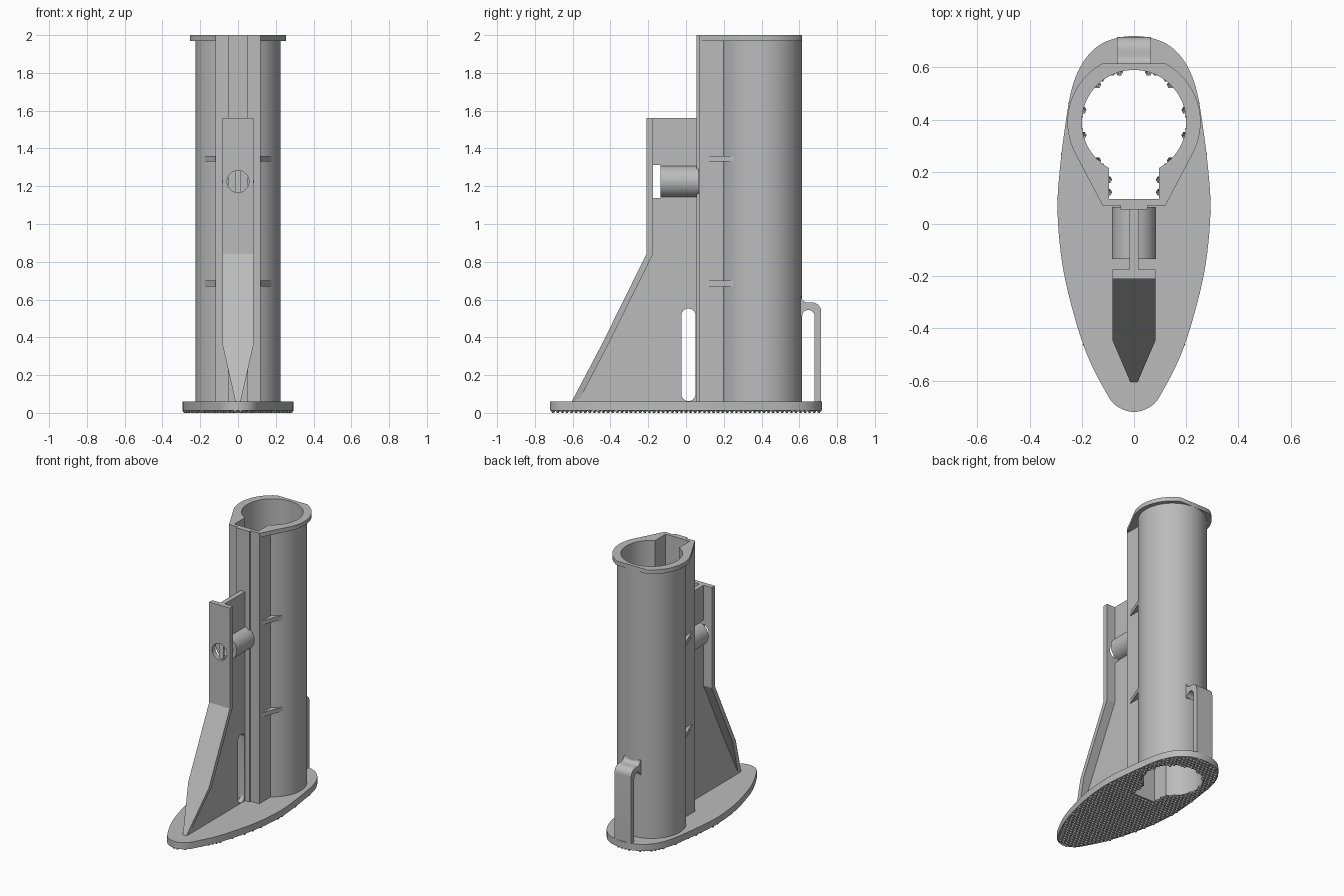
import bpy, bmesh
from math import sin, cos, pi, atan2, acos, sqrt, radians
from mathutils import Vector
from mathutils.geometry import interpolate_bezier

cube = bpy.data.objects.get("Cube")
if cube:
    bpy.data.objects.remove(cube, do_unlink=True)

grey = bpy.data.materials.new("plain grey")
grey.use_nodes = True
colour = (0.5, 0.5, 0.5, 1)
grey.diffuse_color = colour
grey.node_tree.nodes["Principled BSDF"].inputs["Base Color"].default_value = colour


def finish(name, bm):
    bmesh.ops.recalc_face_normals(bm, faces=bm.faces)
    mesh = bpy.data.meshes.new(name)
    bm.to_mesh(mesh)
    bm.free()
    ob = bpy.data.objects.new(name, mesh)
    bpy.context.collection.objects.link(ob)
    mesh.materials.append(grey)
    bpy.ops.object.select_all(action='DESELECT')
    ob.select_set(True)
    bpy.context.view_layer.objects.active = ob
    bpy.ops.object.shade_smooth_by_angle(angle=radians(30))
    return ob


PLANES = {'XY': lambda u, v, w: (u, v, w),
          'XZ': lambda u, v, w: (u, w, v),
          'YZ': lambda u, v, w: (w, u, v)}


def prism(name, plane, lo, hi, outline, *holes):
    """Extrude an outline, with optional holes, between two depths."""
    bm = bmesh.new()
    place = PLANES[plane]
    for loop in (outline, *holes):
        vs = [bm.verts.new(place(u, v, lo)) for u, v in loop]
        for a, b in zip(vs, vs[1:] + vs[:1]):
            bm.edges.new((a, b))
    bmesh.ops.triangle_fill(bm, edges=bm.edges[:], use_beauty=True)
    ext = bmesh.ops.extrude_face_region(bm, geom=bm.faces[:], use_keep_orig=True)
    moved = [g for g in ext["geom"] if isinstance(g, bmesh.types.BMVert)]
    bmesh.ops.translate(bm, verts=moved, vec=place(0, 0, hi - lo))
    return finish(name, bm)


def arc(cu, cv, r, a0, a1, n=12):
    return [(cu + r * cos(a0 + (a1 - a0) * i / n), cv + r * sin(a0 + (a1 - a0) * i / n))
            for i in range(n + 1)]


def circle(cu, cv, r, n=40):
    return arc(cu, cv, r, 0, 2 * pi, n)[:-1]


def rect(u0, v0, u1, v1):
    return [(u0, v0), (u1, v0), (u1, v1), (u0, v1)]


TUBE_Y = 0.39


def keyhole(r, half, front):
    """Circle with a square keyway opening towards the front."""
    a = atan2(-sqrt(r * r - half * half), half)
    return arc(0, TUBE_Y, r, a, pi - a, 72) + [(-half, front), (half, front)]


bore = keyhole(0.20, 0.095, 0.095)

# Base plate: smooth oval through a few half-outline points
half = [(0, .72), (.075, .71), (.14, .68), (.195, .62), (.235, .53), (.26, .4), (.285, .2),
        (.293, .05), (.275, -.15), (.235, -.33), (.18, -.5), (.11, -.64), (.07, -.695), (0, -.72)]
knots = [Vector((*p, 0)) for p in half + [(-x, y) for x, y in half[-2:0:-1]]]
oval = []
for i, p in enumerate(knots):
    q = knots[(i + 1) % len(knots)]
    before, after = knots[i - 1], knots[(i + 2) % len(knots)]
    size = (q - p).length / 3
    h0 = p + (q - before).normalized() * size
    h1 = q - (after - p).normalized() * size
    oval += [(v.x, v.y) for v in interpolate_bezier(p, h0, h1, q, 6)[:-1]]
prism("base_plate", 'XY', 0.012, 0.06, oval, bore)


# Grip studs under the base
def inside(x, y, loop):
    hit = False
    for (x0, y0), (x1, y1) in zip(loop, loop[1:] + loop[:1]):
        if (y0 > y) != (y1 > y) and x < x0 + (x1 - x0) * (y - y0) / (y1 - y0):
            hit = not hit
    return hit


bm = bmesh.new()
pitch = 0.028
for row in range(-30, 31):
    for col in range(-12, 13):
        x, y = (col + row % 2 / 2) * pitch, row * pitch * 0.866
        if inside(x * 1.04, y * 1.015, oval) and not inside(x, y, bore):
            ring = [bm.verts.new((px, py, 0.0125)) for px, py in circle(x, y, pitch * 0.52, 6)]
            tip = [bm.verts.new((px, py, 0)) for px, py in circle(x, y, pitch * 0.2, 6)]
            bm.faces.new(tip)
            for i in range(6):
                bm.faces.new((ring[i], ring[i - 1], tip[i - 1], tip[i]))
finish("grip_studs", bm)

# Tube with keyway, and its front rail
prism("tube", 'XY', 0.06, 2.0, keyhole(0.225, 0.12, 0.07), bore)
prism("front_rail", 'XY', 0.06, 2.0, rect(-0.052, 0.055, 0.052, 0.075))

# Top collar: circle flattened at the back, tapering to the keyway front
R = 0.255
dx, dy = 0.12, 0.07 - TUBE_Y
tangent = atan2(dy, dx) + acos(R / sqrt(dx * dx + dy * dy))
flat = acos(0.12 / R)
collar = ([(-0.12, 0.07), (0.12, 0.07)] + arc(0, TUBE_Y, R, tangent, flat, 24)
          + arc(0, TUBE_Y, R, pi - flat, pi - tangent, 24))
prism("top_collar", 'XY', 1.97, 2.0, collar, bore)

# Corner gussets between keyway and tube
for side, label in ((1, "left"), (-1, "right")):
    for z, level in ((0.67, "lower"), (1.33, "upper")):
        tri = [(side * 0.115, 0.1), (side * 0.12, 0.1), (side * 0.177, 0.252), (side * 0.115, 0.23)]
        prism(f"{label}_{level}_gusset", 'XY', z, z + 0.03, tri)

# Web with a long slot and a nut gap opening into the boss bore
BZ, BORE = 1.225, 0.058
slot = arc(0.0125, 0.515, 0.0375, 0, pi) + arc(0.0125, 0.1, 0.0375, pi, 2 * pi)
gap = [(-.175, BZ - .087), (-.135, BZ - .087), (-.135, BZ - BORE), (.05, BZ - BORE),
       (.05, BZ + BORE), (-.135, BZ + BORE), (-.135, BZ + .087), (-.175, BZ + .087)]
web = [(-0.585, 0.06), (0.06, 0.06), (0.06, 1.56), (-0.19, 1.56), (-0.19, 0.84)]
prism("web", 'YZ', -0.017, 0.017, web, slot, gap)

# Screw boss
prism("screw_boss", 'XZ', -0.135, 0.065, circle(0, BZ, 0.084), circle(0, BZ, BORE))

# Front flange: upright plate with screw hole, then the sloping tapered foot
prism("upright_flange", 'XZ', -0.21, -0.175, rect(-0.082, 0.84, 0.082, 1.56), circle(0, BZ, BORE))
bm = bmesh.new()
rings = [[bm.verts.new((x, y + d, z)) for x, d in rect(-w, 0, w, 0.035)]
         for y, z, w in ((-0.605, 0.06, 0.014), (-0.447, 0.36, 0.082), (-0.21, 0.84, 0.082))]
for a, b in zip(rings, rings[1:]):
    for i in range(4):
        bm.faces.new((a[i - 1], a[i], b[i], b[i - 1]))
bm.faces.new(rings[0])
bm.faces.new(rings[-1])
finish("sloping_flange", bm)

# Rear clip: an arm from the tube turning down to the base
clip = ([(0.6, 0.62)] + arc(0.643, 0.617, 0.032, pi, 1.5 * pi, 8)
        + arc(0.666, 0.535, 0.05, pi / 2, 0, 8) + [(0.716, 0.06), (0.681, 0.06)]
        + arc(0.648, 0.512, 0.033, 0, pi) + [(0.6, 0.512)])
prism("rear_clip", 'YZ', -0.066, 0.066, clip)
